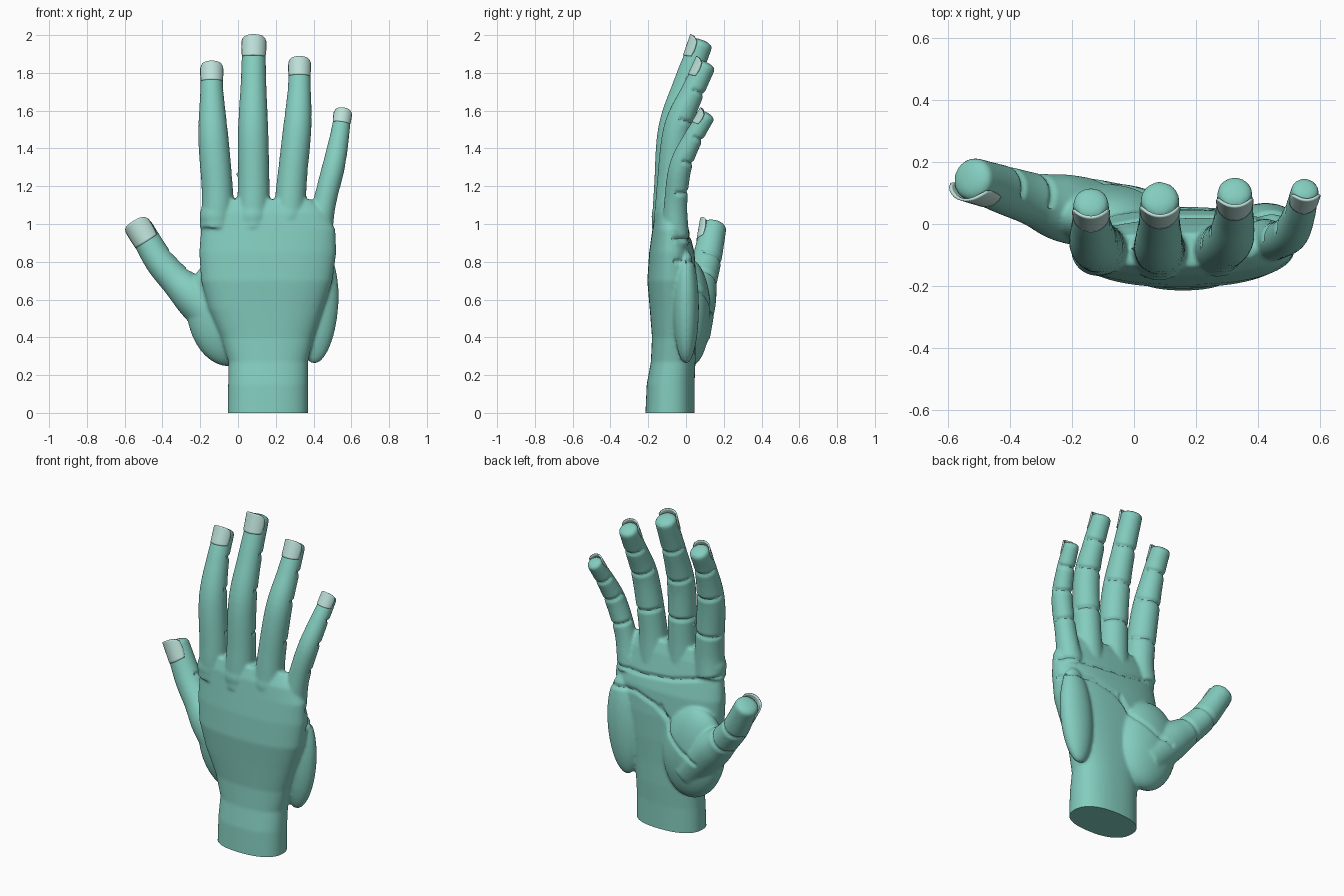
import bpy, bmesh, math
from mathutils import Vector, Matrix

if "Cube" in bpy.data.objects:
    bpy.data.objects.remove(bpy.data.objects["Cube"])


def material(name, rgb):
    m = bpy.data.materials.new(name)
    m.diffuse_color = (*rgb, 1)
    m.use_nodes = True
    m.node_tree.nodes["Principled BSDF"].inputs["Base Color"].default_value = m.diffuse_color
    return m


SKIN = material("teal skin", (0.23, 0.61, 0.52))
NAIL = material("pale nail", (0.50, 0.74, 0.68))

# Finger centre lines: x, y, z, radius from root to tip
BACK = Vector((0, -1, 0))
FINGERS = {
    "index": ([(-.115, -.08, .98, .088), (-.108, -.08, 1.15, .083), (-.13, -.06, 1.45, .080),
               (-.138, .0, 1.67, .064), (-.139, .065, 1.81, .057)], BACK),
    "middle": ([(.08, -.09, .98, .092), (.083, -.085, 1.2, .084), (.08, -.068, 1.5, .080),
                (.082, .0, 1.74, .068), (.084, .078, 1.95, .062)], BACK),
    "ring": ([(.27, -.08, .98, .090), (.283, -.075, 1.2, .080), (.313, -.045, 1.5, .075),
              (.324, .03, 1.69, .063), (.326, .10, 1.835, .056)], BACK),
    "little": ([(.42, -.055, .90, .075), (.455, -.055, 1.1, .062), (.505, -.03, 1.3, .060),
                (.535, .035, 1.45, .052), (.553, .108, 1.57, .045)], BACK),
    "thumb": ([(-.05, .02, .42, .11), (-.22, .05, .60, .11), (-.325, .08, .70, .086),
               (-.42, .11, .81, .078), (-.52, .145, .98, .069)], Vector((-.25, -1, 0))),
}


def spline(pts, per=8):
    """Smooth curve through 4D points."""
    p = [Vector(q) for q in pts]
    p = [2 * p[0] - p[1]] + p + [2 * p[-1] - p[-2]]
    out = []
    for i in range(1, len(p) - 2):
        a, b, c, d = p[i - 1:i + 3]
        for k in range(per):
            t = k / per
            out.append(.5 * (2 * b + (c - a) * t + (2 * a - 5 * b + 4 * c - d) * t * t
                             + (3 * b - a - 3 * c + d) * t ** 3))
    return out + [p[-2]]


def frames(pts, back):
    """Centre, radius, direction, back normal and side vector along a finger."""
    s, out = spline(pts), []
    for i, q in enumerate(s):
        d = (s[min(i + 1, len(s) - 1)].xyz - s[max(i - 1, 0)].xyz).normalized()
        n = (back - d * back.dot(d)).normalized()
        out.append((q.xyz, q.w, d, n, d.cross(n)))
    return out


def skin_rings(bm, rings):
    loops = [[bm.verts.new(v) for v in r] for r in rings]
    for a, b in zip(loops, loops[1:]):
        for i in range(len(a)):
            j = (i + 1) % len(a)
            bm.faces.new((a[i], a[j], b[j], b[i]))
    bm.faces.new(loops[0][::-1])
    bm.faces.new(loops[-1])


def circle(c, r, n, s, sides=32):
    return [c + r * (math.cos(a) * n + math.sin(a) * s)
            for a in (2 * math.pi * i / sides for i in range(sides))]


def ball(bm, centre, size, tilt_y=0.0):
    m = Matrix.Translation(centre) @ Matrix.Rotation(tilt_y, 4, 'Y') @ Matrix.Diagonal((*size, 1))
    bmesh.ops.create_uvsphere(bm, u_segments=48, v_segments=32, radius=1, matrix=m)


bm = bmesh.new()

# Wrist and palm loft: z, x0, x1, y0, y1
PALM = [(-.05, -.055, .37, -.217, .045), (.15, -.052, .37, -.208, .045), (.27, -.05, .37, -.186, .05),
        (.40, -.09, .40, -.18, .05), (.55, -.155, .45, -.192, .055), (.70, -.195, .50, -.205, .055),
        (.85, -.205, .52, -.195, .045), (.97, -.195, .515, -.178, .015), (1.06, -.175, .47, -.165, -.005),
        (1.13, -.14, .39, -.14, -.03)]
rings = []
for z, x0, x1, y0, y1 in PALM:
    ring = []
    for i in range(64):
        a = 2 * math.pi * i / 64
        c, s = math.cos(a), math.sin(a)
        ring.append(Vector(((x0 + x1) / 2 + (x1 - x0) / 2 * math.copysign(abs(c) ** .85, c),
                            (y0 + y1) / 2 + (y1 - y0) / 2 * math.copysign(abs(s) ** .85, s), z)))
    rings.append(ring)
skin_rings(bm, rings)

# Thumb pad and heel pad of the palm
ball(bm, (-.07, .02, .53), (.20, .11, .285), -.15)
ball(bm, (.425, 0, .56), (.105, .068, .30), .08)

# Fingers with blunt rounded tips, plus a knuckle at each root
for pts, back in FINGERS.values():
    fr = frames(pts, back)
    rings = [circle(c, r, n, s) for c, r, d, n, s in fr]
    c, r, d, n, s = fr[-1]
    for deg in (20, 40, 60, 75, 86):
        a = math.radians(deg)
        rings.append(circle(c + d * r * .42 * math.sin(a), r * math.cos(a) ** .8, n, s))
    skin_rings(bm, rings)
    if back is BACK:
        k = Vector(pts[0])
        ball(bm, k.xyz + Vector((0, -.005, .06)), (k.w, k.w * .95, k.w * 1.1))
bmesh.ops.recalc_face_normals(bm, faces=bm.faces[:])

# Fuse everything into one smooth skin
raw = bpy.data.meshes.new("hand")
bm.to_mesh(raw)
bm.free()
hand = bpy.data.objects.new("hand", raw)
bpy.context.collection.objects.link(hand)
rm = hand.modifiers.new("fuse", 'REMESH')
rm.mode, rm.voxel_size = 'VOXEL', .009
sm = hand.modifiers.new("soften", 'SMOOTH')
sm.factor, sm.iterations = .5, 5
fused = bpy.data.meshes.new_from_object(hand.evaluated_get(bpy.context.evaluated_depsgraph_get()))
hand.modifiers.clear()
hand.data = fused

bm = bmesh.new()
bm.from_mesh(fused)

# Joint creases on the palm side of each finger
for name, (pts, back) in FINGERS.items():
    fr = frames(pts, back)
    for i in ((16, 24) if name == "thumb" else (11, 18, 25)):
        c, r, d, n, s = fr[i]
        for v in bm.verts:
            o = v.co - c
            if o.length < 1.4 * r:
                t = o.dot(d)
                rad = o - d * t
                if rad.dot(n) < .1 * r:
                    v.co -= rad.normalized() * .010 * math.exp(-(t / .011) ** 2)

# Palm creases as x, z lines pressed into the palm side
CREASES = [[(.52, .92), (.3, .92), (.08, .94), (-.2, 1.0)],
           [(.53, .80), (.32, .81), (.18, .77), (.08, .70)],
           [(.14, .77), (.06, .64), (-.06, .56), (-.16, .52)]]
bm.normal_update()
palm = [(v, v.normal.copy()) for v in bm.verts if v.normal.y > .1 and .4 < v.co.z < 1.1]
for line in CREASES:
    segs = [(Vector(a), Vector(b)) for a, b in zip(line, line[1:])]
    for v, nrm in palm:
        p = Vector((v.co.x, v.co.z))
        dist = 1
        for a, b in segs:
            t = max(0, min(1, (p - a).dot(b - a) / (b - a).length_squared))
            dist = min(dist, (p - a.lerp(b, t)).length)
        if dist < .05:
            v.co -= nrm * .011 * math.exp(-(dist / .012) ** 2)

# Flat cut through the wrist
cut = bmesh.ops.bisect_plane(bm, geom=bm.verts[:] + bm.edges[:] + bm.faces[:], plane_co=(0, 0, 0),
                             plane_no=(0, 0, 1), clear_inner=True)
bmesh.ops.contextual_create(bm, geom=[e for e in cut["geom_cut"] if isinstance(e, bmesh.types.BMEdge)])
bm.to_mesh(fused)
bm.free()
fused.materials.clear()
fused.materials.append(SKIN)


def shade(ob):
    bpy.ops.object.select_all(action='DESELECT')
    ob.select_set(True)
    bpy.context.view_layer.objects.active = ob
    bpy.ops.object.shade_smooth_by_angle(angle=math.radians(45))


shade(hand)

# Curved nail plates over the back of each fingertip
for name, (pts, back) in FINGERS.items():
    c, r, d, n, s = frames(pts, back)[-1]
    k, bm, N = r / .062, bmesh.new(), 12
    grid = []
    for j in range(N + 1):
        row = []
        for i in range(N + 1):
            u, t = 2 * i / N - 1, j / N
            lo, hi = -.085 * k + .010 * u * u, (.032 - .022 * abs(u) ** 4) * k
            a = math.radians(72) * u * (.93 + .07 * math.sin(math.pi * t))
            row.append(bm.verts.new(c + d * (lo + (hi - lo) * t)
                                    + r * (1.03 + .05 * t) * (math.cos(a) * n + math.sin(a) * s)))
        grid.append(row)
    for p, q in zip(grid, grid[1:]):
        for i in range(N):
            bm.faces.new((p[i], p[i + 1], q[i + 1], q[i]))
    me = bpy.data.meshes.new(name + "_nail")
    bm.to_mesh(me)
    bm.free()
    me.materials.append(NAIL)
    nail = bpy.data.objects.new(name + "_nail", me)
    bpy.context.collection.objects.link(nail)
    so = nail.modifiers.new("thickness", 'SOLIDIFY')
    so.thickness, so.offset = .009, 0
    shade(nail)
